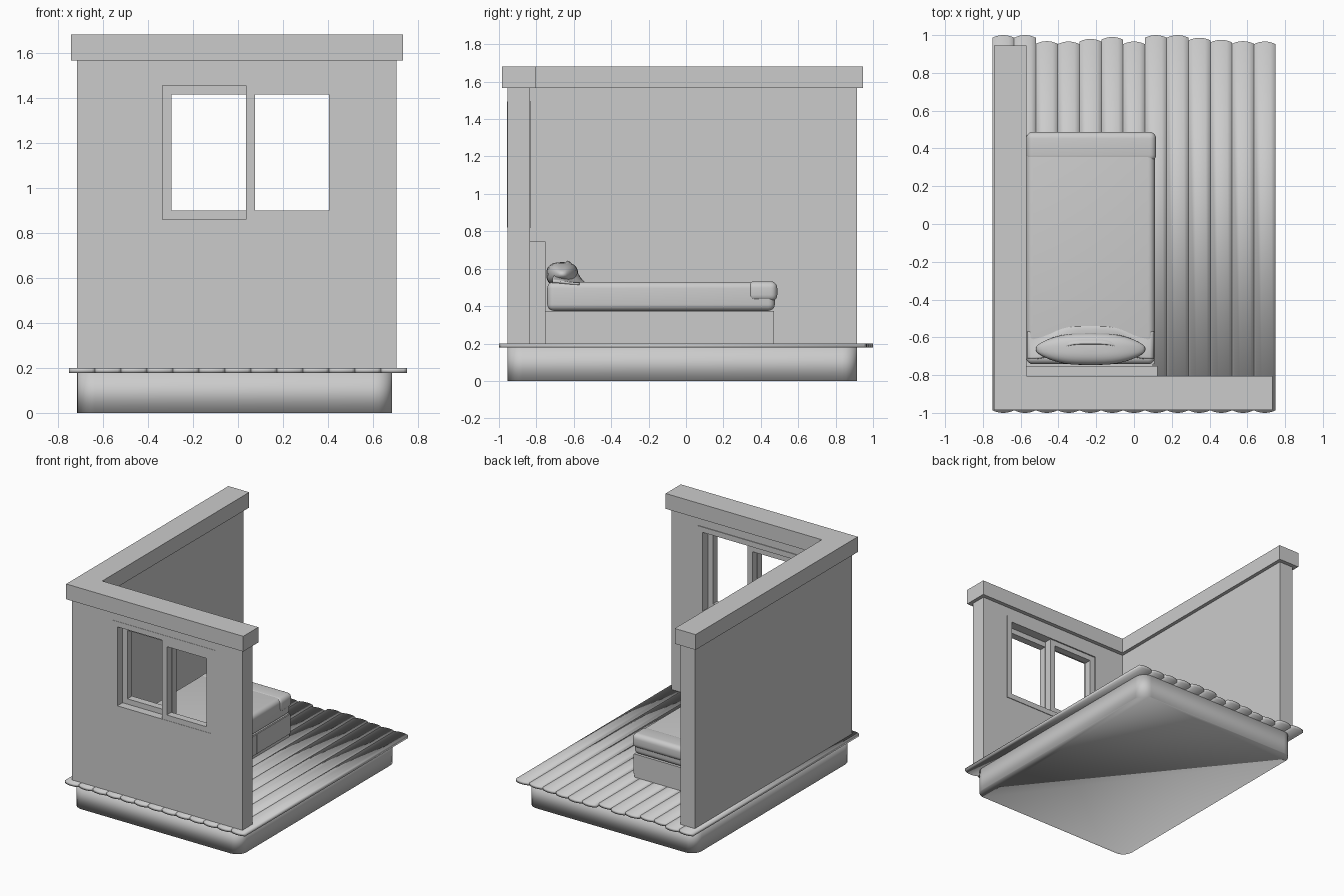
import bpy, bmesh, math

if "Cube" in bpy.data.objects:
    bpy.data.objects.remove(bpy.data.objects["Cube"])


def finish(name, bm, smooth=None):
    bmesh.ops.recalc_face_normals(bm, faces=bm.faces)
    me = bpy.data.meshes.new(name)
    bm.to_mesh(me)
    bm.free()
    ob = bpy.data.objects.new(name, me)
    bpy.context.collection.objects.link(ob)
    if smooth == "full":
        me.shade_smooth()
    elif smooth == "angle":
        bpy.ops.object.select_all(action='DESELECT')
        ob.select_set(True)
        bpy.context.view_layer.objects.active = ob
        bpy.ops.object.shade_smooth_by_angle(angle=math.radians(40))
    return ob


def prism(name, pts, z0, z1, smooth=None):
    bm = bmesh.new()
    f = bm.faces.new([bm.verts.new((x, y, z0)) for x, y in pts])
    top = bmesh.ops.extrude_face_region(bm, geom=[f])["geom"]
    for v in top:
        if isinstance(v, bmesh.types.BMVert):
            v.co.z = z1
    return finish(name, bm, smooth)


def box(name, x0, x1, y0, y1, z0, z1, bevel=0, seg=4):
    bm = bmesh.new()
    bmesh.ops.create_cube(bm, size=1)
    for v in bm.verts:
        v.co = (x1 if v.co.x > 0 else x0, y1 if v.co.y > 0 else y0, z1 if v.co.z > 0 else z0)
    if bevel:
        bmesh.ops.bevel(bm, geom=bm.edges[:], offset=bevel, segments=seg, profile=0.5, affect='EDGES')
    return finish(name, bm, "angle" if bevel else None)


def frame(name, x0, x1, z0, z1, y0, y1, w):
    # rectangular ring standing in the front wall
    bm = bmesh.new()
    outer = [(x0, z0), (x1, z0), (x1, z1), (x0, z1)]
    inner = [(x0 + w, z0 + w), (x1 - w, z0 + w), (x1 - w, z1 - w), (x0 + w, z1 - w)]
    loops = [[bm.verts.new((x, y, z)) for x, z in ring]
             for ring, y in ((outer, y0), (inner, y0), (inner, y1), (outer, y1))]
    for k in range(4):
        a, b = loops[k], loops[(k + 1) % 4]
        for i in range(4):
            j = (i + 1) % 4
            bm.faces.new((a[i], a[j], b[j], b[i]))
    return finish(name, bm)


# Base slab with rounded vertical corners
x0, x1, y0, y1, r = -0.715, 0.685, -0.955, 0.915, 0.08
pts = []
for k, (cx, cy) in enumerate([(x1 - r, y1 - r), (x0 + r, y1 - r), (x0 + r, y0 + r), (x1 - r, y0 + r)]):
    for i in range(7):
        a = math.pi / 2 * (k + i / 6)
        pts.append((cx + r * math.cos(a), cy + r * math.sin(a)))
prism("base_slab", pts, 0, 0.18, "full")

# Floor planks with bowed ends and uneven lengths
ends = [1, 1, .968, .966, .98, .99, .966, 1, 1, .986, .975, .968, .966]
pw = 1.5 / len(ends)
for n, ye in enumerate(ends):
    cx = -0.75 + pw * (n + 0.5)
    bow = [(-1 + i / 4, 0.014 * (1 - (-1 + i / 4) ** 2)) for i in range(9)]
    pts = [(cx + t * pw / 2, -0.986 - b) for t, b in bow]
    pts += [(cx - t * pw / 2, ye - 0.014 + b) for t, b in bow]
    prism(f"floor_plank_{n + 1}", pts, 0.178, 0.2, "full")


def l_shape(xa, xb, xr, ya, yb, yt):
    return [(xa, ya), (xr, ya), (xr, yb), (xb, yb), (xb, yt), (xa, yt)]


# L-shaped walls, with the window hole cut out, and the capping on top
walls = prism("walls", l_shape(-0.715, -0.595, 0.705, -0.955, -0.835, 0.915), 0.198, 1.57)
cutter = box("window_cutter", -0.375, 0.485, -1.1, -0.7, 0.82, 1.495)
cutter.hide_render = True
cutter.hide_viewport = True
cutter.display_type = 'WIRE'
mod = walls.modifiers.new("window_hole", 'BOOLEAN')
mod.object = cutter
mod.operation = 'DIFFERENCE'
mod.solver = 'EXACT'
prism("wall_cap", l_shape(-0.742, -0.568, 0.733, -0.985, -0.805, 0.945), 1.565, 1.68)

# Sliding window: outer frame, front sash on the right, rear sash on the left
frame("window_frame", -0.375, 0.485, 0.82, 1.495, -0.957, -0.83, 0.04)
frame("window_sash_front", 0.035, 0.445, 0.86, 1.455, -0.955, -0.9, 0.04)
frame("window_sash_rear", -0.335, 0.075, 0.86, 1.455, -0.895, -0.84, 0.04)

# Bed frame, headboard and drawers
box("headboard", -0.595, 0.125, -0.835, -0.752, 0.2, 0.745)
box("bed_base", -0.58, 0.1, -0.752, 0.47, 0.2, 0.375)
for i in range(3):
    ya = -0.742 + 0.406 * i
    box(f"bed_drawer_{i + 1}", 0.095, 0.108, ya, ya + 0.4, 0.225, 0.372)

# Mattress and folded cover at the foot
box("mattress", -0.57, 0.11, -0.742, 0.475, 0.375, 0.53, 0.035, 5)
box("blanket_foot_fold", -0.57, 0.117, 0.33, 0.488, 0.425, 0.532, 0.035, 5)

# Pillow: squared-off sphere
bm = bmesh.new()
bmesh.ops.create_uvsphere(bm, u_segments=32, v_segments=16, radius=1)
sp = lambda c, e: math.copysign(abs(c) ** e, c)
for v in bm.verts:
    x, y, z = v.co
    pinch = 1 - 0.45 * x * x
    v.co = (-0.23 + 0.29 * sp(x, 0.7), -0.662 + 0.085 * sp(y, 0.75) * pinch,
            0.57 + 0.065 * sp(z, 0.8) * pinch)
finish("pillow", bm, "full")

# Blanket edge rising over the pillow
bm = bmesh.new()
nx, ny = 32, 12
rows = []
for i in range(nx + 1):
    u = -1 + 2 * i / nx
    lift = math.exp(-(u / 0.6) ** 4)
    edge = -0.715 + 0.08 * lift
    top = 0.555 + 0.088 * lift - 0.02 * u ** 8
    foot = -0.57 + 0.04 * lift
    row = []
    for j in range(ny + 1):
        t = j / ny
        s = t * t * (3 - 2 * t)
        row.append(bm.verts.new((-0.23 + 0.335 * u, foot + (edge - foot) * t, 0.526 + (top - 0.526) * s)))
    rows.append(row)
for a, b in zip(rows, rows[1:]):
    for j in range(ny):
        bm.faces.new((a[j], b[j], b[j + 1], a[j + 1]))
fold = finish("blanket_top_edge", bm, "full")
if fold.data.polygons[0].normal.z < 0:
    fold.data.flip_normals()
sol = fold.modifiers.new("thickness", 'SOLIDIFY')
sol.thickness = 0.012
sol.offset = -1
